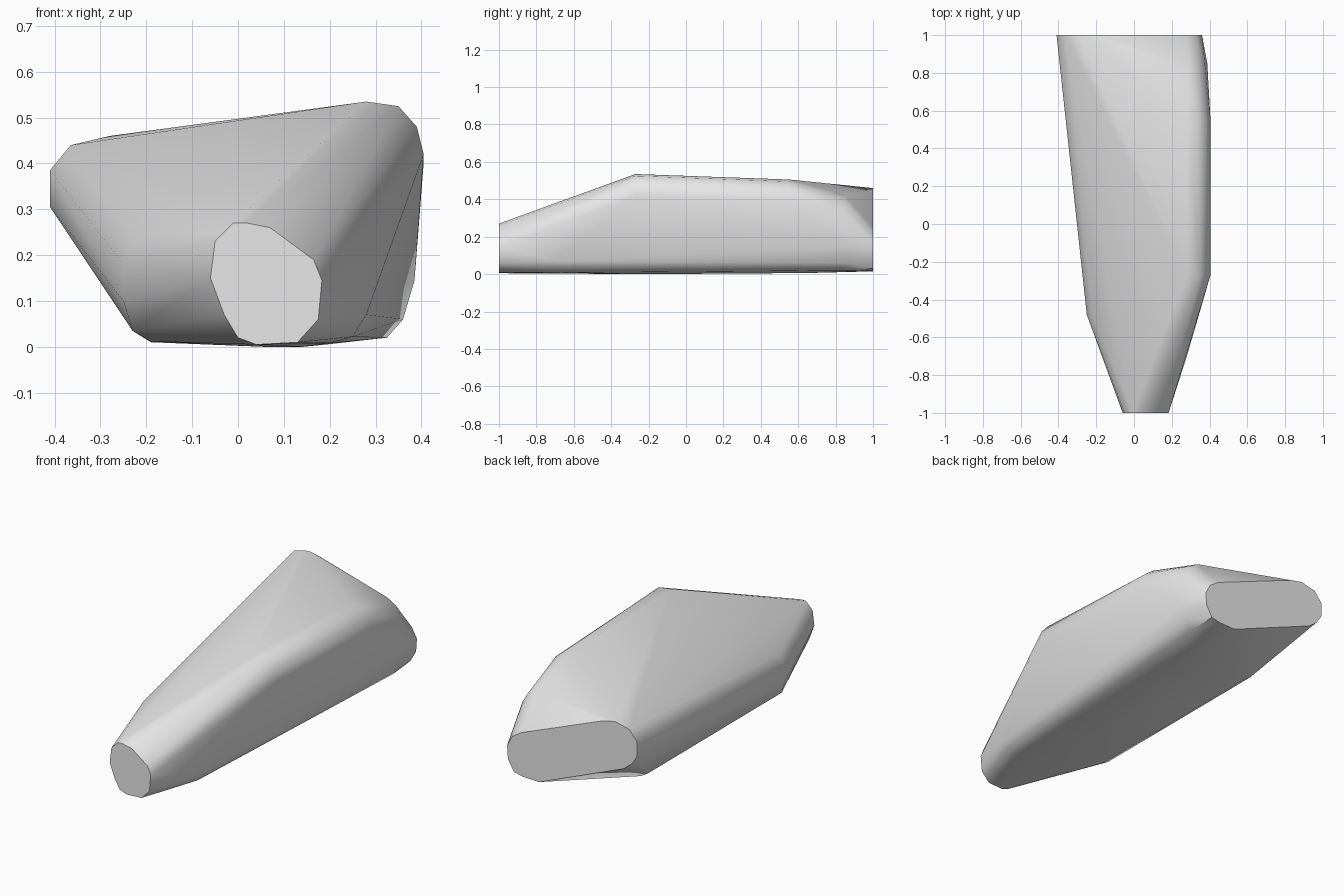
import bpy
import bmesh
import math

# Start clean
default_cube = bpy.data.objects.get("Cube")
if default_cube:
    bpy.data.objects.remove(default_cube, do_unlink=True)


def section(y, outline):
    """Place an (x, z) outline at the given depth."""
    return [(x, y, z) for x, z in outline]


# Small flat nose
nose = section(-1, [
    (-.01, .27), (.02, .27), (.07, .26), (.165, .19), (.183, .145), (.175, .06),
    (.13, .01), (.04, .005), (0, .02), (-.03, .07), (-.06, .15), (-.05, .23)])

# Left shoulder, where the body stops widening quickly
left_shoulder = section(-.48, [
    (-.19, .012), (-.23, .035), (-.25, .1), (-.25, .18), (-.22, .24)])

# Lower right edge, starting close behind the nose
lower_right = section(-.7, [(.2, .008), (.25, .022), (.28, .07)])

# Rounded ridge along the upper right, front and rear ends
ridge_front = section(-.27, [(.28, .535), (.35, .525), (.39, .48), (.405, .42)])
ridge_rear = section(.55, [(.28, .506), (.34, .495), (.385, .46), (.405, .4)])

# Rear right corner, rolling down towards the tail
rear_corner = section(.85, [
    (.29, .42), (.34, .39), (.375, .33), (.388, .23), (.385, .145),
    (.36, .06), (.325, .02)])

# Underside
keel = section(-.2, [(.06, 0), (.14, 0)])
belly_rear = section(.65, [(-.23, .035), (-.19, .01), (.2, .006)])

# Slanted flat tail
tail = section(1, [
    (-.41, .385), (-.365, .44), (-.28, .46), (-.21, .445), (.28, .25),
    (.33, .215), (.36, .16), (.355, .09), (.32, .03), (.27, .018),
    (.17, .015), (-.33, .22), (-.38, .26), (-.41, .305)])

parts = [nose, left_shoulder, lower_right, ridge_front, ridge_rear,
         rear_corner, keel, belly_rear, tail]

# Wrap all sections in one tight skin
bm = bmesh.new()
for part in parts:
    for point in part:
        bm.verts.new(point)
hull = bmesh.ops.convex_hull(bm, input=bm.verts[:], use_existing_faces=False)
inner = {v for v in hull["geom_interior"] + hull["geom_unused"]
         if isinstance(v, bmesh.types.BMVert)}
bmesh.ops.delete(bm, geom=list(inner), context="VERTS")

# Merge the flat ends into single faces
bmesh.ops.dissolve_limit(bm, angle_limit=math.radians(.5),
                         verts=bm.verts[:], edges=bm.edges[:])
bmesh.ops.recalc_face_normals(bm, faces=bm.faces[:])

mesh = bpy.data.meshes.new("faceted_body")
bm.to_mesh(mesh)
bm.free()
body = bpy.data.objects.new("faceted_body", mesh)
bpy.context.scene.collection.objects.link(body)

# Plain grey surface
grey = bpy.data.materials.new("light_grey")
grey.use_nodes = True
colour = (.8, .8, .8, 1)
grey.diffuse_color = colour
for node in grey.node_tree.nodes:
    if node.type == "BSDF_PRINCIPLED":
        node.inputs["Base Color"].default_value = colour
mesh.materials.append(grey)

# Smooth rounded edges, crisp ends
bpy.ops.object.select_all(action="DESELECT")
body.select_set(True)
bpy.context.view_layer.objects.active = body
bpy.ops.object.shade_smooth_by_angle(angle=math.radians(35))
